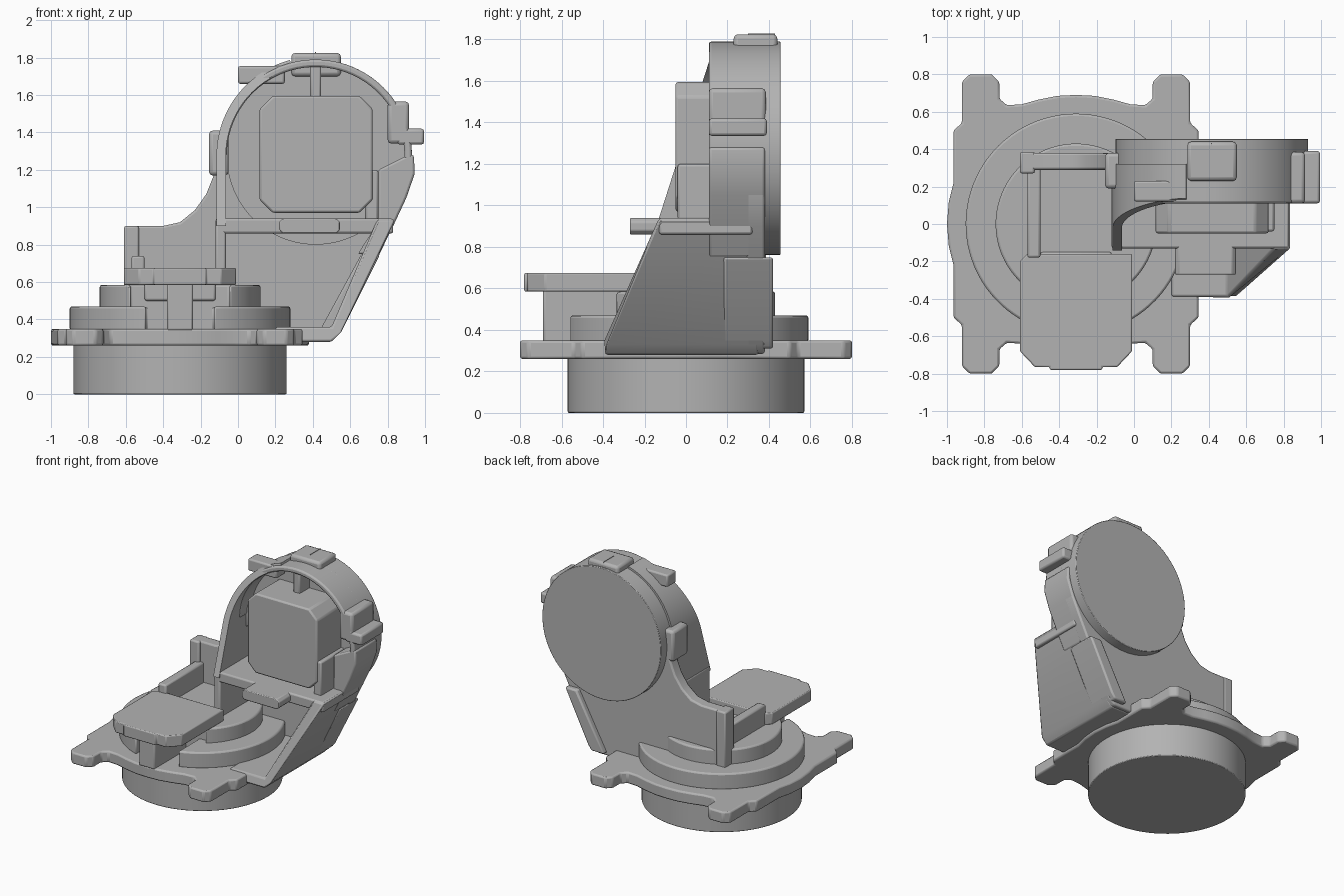
import bpy, bmesh
from math import sin, cos, radians

if "Cube" in bpy.data.objects:
    bpy.data.objects.remove(bpy.data.objects["Cube"])

GREY = (0.45, 0.45, 0.45, 1)
mat = bpy.data.materials.new("plain grey")
mat.use_nodes = True
mat.diffuse_color = GREY
mat.node_tree.nodes["Principled BSDF"].inputs["Base Color"].default_value = GREY

BX = -0.31              # base axis
HX, HZ = 0.415, 1.275   # upper drum axis
R = 0.515


def prism(name, pts, lo, hi, axis="z", bevel=0.012):
    """Extrude an outline; lo may be a function of the second coordinate."""
    start = lo if callable(lo) else (lambda v: lo)
    place = (lambda u, v, d: (u, v, d)) if axis == "z" else (lambda u, v, d: (u, d, v))
    bm = bmesh.new()
    a = [bm.verts.new(place(u, v, start(v))) for u, v in pts]
    b = [bm.verts.new(place(u, v, hi)) for u, v in pts]
    bm.faces.new(a)
    bm.faces.new(b)
    n = len(pts)
    for i in range(n):
        j = (i + 1) % n
        bm.faces.new((a[i], a[j], b[j], b[i]))
    bmesh.ops.recalc_face_normals(bm, faces=bm.faces)
    me = bpy.data.meshes.new(name)
    bm.to_mesh(me)
    bm.free()
    me.materials.append(mat)
    ob = bpy.data.objects.new(name, me)
    bpy.context.collection.objects.link(ob)
    if bevel:
        m = ob.modifiers.new("soft_edges", "BEVEL")
        m.width, m.segments, m.limit_method = bevel, 2, "ANGLE"
        m.angle_limit = radians(30)
    bpy.ops.object.select_all(action="DESELECT")
    ob.select_set(True)
    bpy.context.view_layer.objects.active = ob
    bpy.ops.object.shade_smooth_by_angle(angle=radians(30))
    return ob


def arc(cx, cy, r, start, end, n=48):
    steps = [radians(start + (end - start) * i / n) for i in range(n + 1)]
    return [(cx + r * cos(t), cy + r * sin(t)) for t in steps]


def circle(cx, cy, r, n=96):
    return arc(cx, cy, r, 0, 360, n)[:-1]


def box(name, x0, x1, y0, y1, z0, z1, bevel=0.012):
    return prism(name, [(x0, y0), (x1, y0), (x1, y1), (x0, y1)], z0, z1, "z", bevel)


def cut_rect(x0, x1, y0, y1, c):
    return [(x0 + c, y0), (x1 - c, y0), (x1, y0 + c), (x1, y1 - c),
            (x1 - c, y1), (x0 + c, y1), (x0, y1 - c), (x0, y0 + c)]


# Base drum
prism("base_drum", circle(BX, 0, 0.57), 0, 0.27, bevel=0.006)

# Four-eared flange, mirrored from one quarter
quarter = [(0.69, 0), (0.68, 0.12), (0.655, 0.22), (0.655, 0.5), (0.61, 0.54),
           (0.61, 0.76), (0.57, 0.8), (0.45, 0.8), (0.41, 0.76), (0.41, 0.67),
           (0.37, 0.635), (0.29, 0.64), (0.2, 0.665), (0.1, 0.685), (0, 0.69)]
upper = quarter + [(-x, y) for x, y in quarter[-2::-1]]
outline = upper + [(x, -y) for x, y in upper[-2:0:-1]]
prism("flange", [(BX + x, y) for x, y in outline], 0.26, 0.35)

# Stepped discs, notched at the front around the column
for name, r, top, gap in (("lower_step", 0.59, 0.47, 18), ("upper_step", 0.43, 0.585, 38)):
    w = r * sin(radians(gap))
    pts = arc(BX, 0, r, -90 + gap, 270 - gap, 80)
    prism(name, pts + [(BX - w, -0.3), (BX + w, -0.3)], 0.34, top)

# Front column and cover plate
box("front_column", -0.38, -0.24, -0.69, -0.28, 0.34, 0.6)
prism("front_plate", [(-0.61, -0.2), (-0.61, -0.68), (-0.53, -0.765), (-0.45, -0.765),
                      (-0.45, -0.78), (-0.17, -0.78), (-0.17, -0.765), (-0.09, -0.765),
                      (-0.01, -0.68), (-0.01, -0.16), (-0.57, -0.16)], 0.585, 0.675)
box("plate_support", -0.5, -0.12, -0.32, -0.15, 0.5, 0.6)
box("side_rail", -0.57, -0.5, -0.18, 0.3, 0.57, 0.74)

# Rear wall with curved shoulder
prism("rear_wall", [(-0.61, 0.34), (-0.61, 0.9), (-0.4, 0.9), (-0.31, 0.92), (-0.23, 0.985),
                    (-0.17, 1.07), (-0.13, 1.17), (-0.1, 1.28), (0.9, 1.28), (0.9, 1.05),
                    (0.83, 0.9), (0.55, 0.33), (0.5, 0.285), (0.2, 0.285)], 0.29, 0.38, "y")
box("wall_end_post", -0.61, -0.53, 0.27, 0.385, 0.45, 0.9)

# Lower bracket: floor and slanted side, front edge leaning back
def bracket_front(z):
    return max(-0.39, -0.13 - (0.94 - z) * 0.445)


prism("bracket_side", [(0.2, 0.28), (0.5, 0.28), (0.55, 0.33), (0.84, 0.935), (0.745, 0.935),
                       (0.5, 0.36), (0.2, 0.36)], bracket_front, 0.35, "y")
prism("side_strip", [(0.42, 0.31), (0.53, 0.31), (0.56, 0.35), (0.76, 0.75), (0.66, 0.75)],
      0.18, 0.42, "y")
prism("side_cheek", [(0.64, 0.75), (0.755, 0.75), (0.83, 0.9), (0.9, 1.05), (0.945, 1.18),
                     (0.94, 1.28), (0.91, 1.28), (0.75, 1.2), (0.75, 0.92)], 0.11, 0.38, "y")
box("bracket_left_wall", -0.12, -0.065, -0.13, 0.32, 0.4, 0.93)

# Shelf and its tab
box("shelf", -0.12, 0.83, -0.13, 0.32, 0.86, 0.94)
prism("shelf_tab", cut_rect(0.22, 0.545, 0.86, 0.94, 0.02), -0.27, 0, "y", 0.006)

# Upper drum: closed back, open rim in front
prism("drum_back", circle(HX, HZ, R), 0.29, 0.455, "y", 0.004)
prism("drum_face", circle(HX, HZ, 0.475), 0.25, 0.3, "y", 0)
prism("drum_rim", arc(HX, HZ, R, -40, 180) + arc(HX, HZ, 0.475, 180, -40), 0.11, 0.32, "y")

# Left half of the hood, leaning back as it rises
def hood_front(z):
    return min(-0.13 + (z - 0.94) * 0.32, 0.135)


prism("hood_left", arc(HX, HZ, 0.53, 105, 180, 30) + [(-0.115, 0.9), (-0.065, 0.9)]
      + arc(HX, HZ, 0.48, 180, 105, 30), hood_front, 0.32, "y", 0)
box("hood_rib", 0.385, 0.445, 0.13, 0.3, 1.58, 1.77)

# Motor block in the hood
prism("motor_block", cut_rect(0.115, 0.72, 0.97, 1.595, 0.07), -0.05, 0.3, "y")
box("motor_tab", 0.68, 0.75, -0.04, 0.28, 0.93, 1.2)

# Lugs around the drum
box("top_lug", 0.285, 0.55, 0.23, 0.44, 1.7, 1.825, 0.02)
box("top_lug_groove", 0.413, 0.417, 0.3, 0.43, 1.8, 1.829, 0)
box("upper_left_lug", 0.0, 0.25, 0.12, 0.23, 1.66, 1.755)
box("left_lug", -0.155, -0.05, 0.19, 0.38, 1.17, 1.41, 0.02)
box("right_lug", 0.8, 0.915, 0.11, 0.385, 1.34, 1.565, 0.02)
box("right_clip", 0.85, 0.995, 0.11, 0.39, 1.335, 1.42, 0.015)
